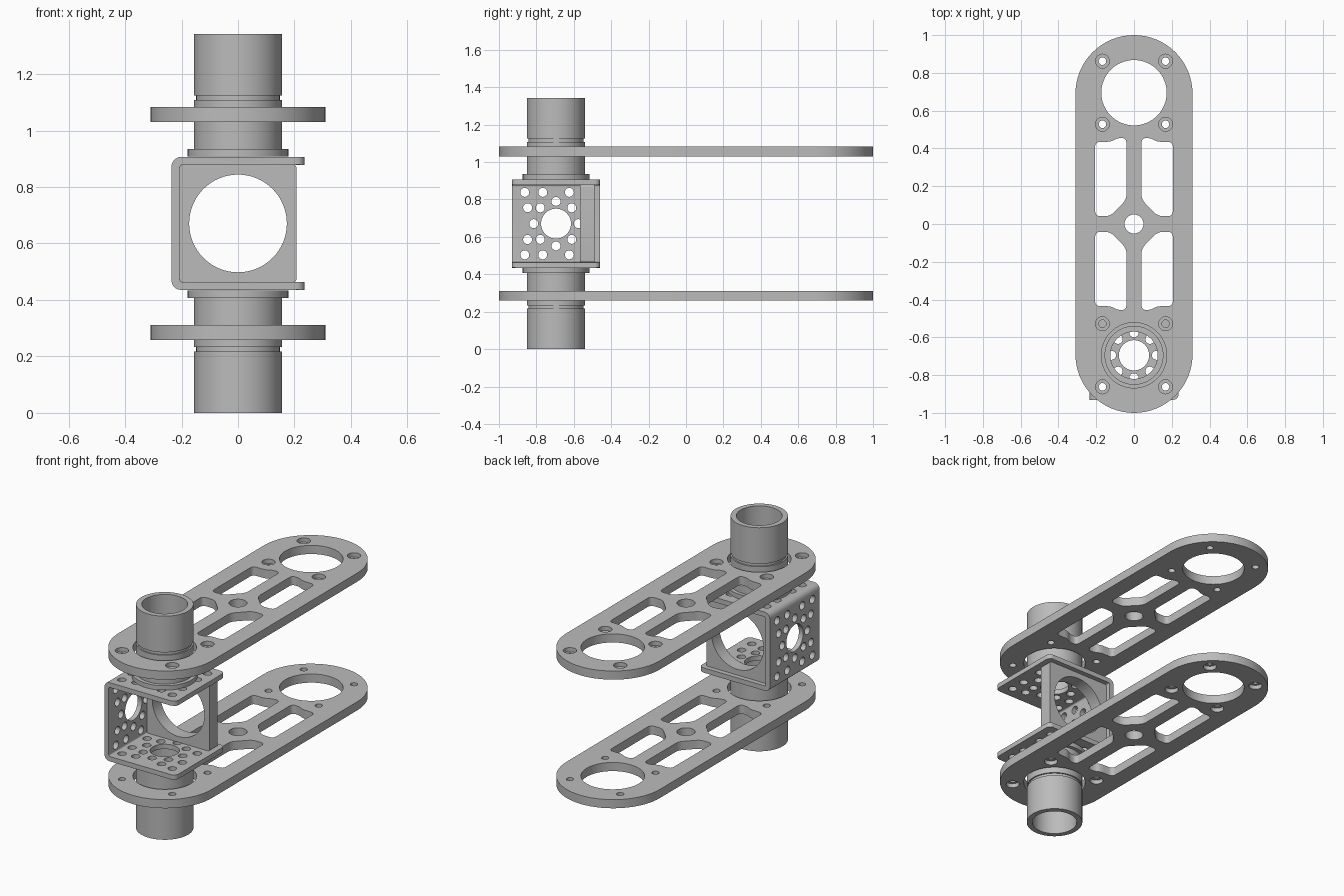
import bpy, bmesh, math
from mathutils import Matrix, Vector

if "Cube" in bpy.data.objects:
    bpy.data.objects.remove(bpy.data.objects["Cube"])

MID = 0.671          # height of the mirror plane
AXIS = -0.695        # y of the tube axis
SIDES = 64

gray = bpy.data.materials.new("metal_gray")
gray.use_nodes = True
gray.diffuse_color = (0.5, 0.5, 0.5, 1)
gray.node_tree.nodes["Principled BSDF"].inputs["Base Color"].default_value = (0.5, 0.5, 0.5, 1)


def circle(x, y, r, n=SIDES):
    return [(x + r * math.cos(math.tau * i / n), y + r * math.sin(math.tau * i / n))
            for i in range(n)]


def rounded(points, radius, steps=5):
    """Round each corner of a polygon; radius may be a number or a list."""
    out = []
    for i, p in enumerate(points):
        r = radius[i] if isinstance(radius, list) else radius
        p, a, b = Vector(p), Vector(points[i - 1]), Vector(points[(i + 1) % len(points)])
        if r == 0:
            out.append(tuple(p))
            continue
        s = p + (a - p).normalized() * min(r, (a - p).length * 0.48)
        e = p + (b - p).normalized() * min(r, (b - p).length * 0.48)
        for k in range(steps + 1):
            t = k / steps
            out.append(tuple(s * (1 - t) ** 2 + p * 2 * t * (1 - t) + e * t * t))
    return out


def finish(name, bm):
    bmesh.ops.remove_doubles(bm, verts=bm.verts, dist=0.0002)
    bmesh.ops.recalc_face_normals(bm, faces=bm.faces)
    mesh = bpy.data.meshes.new(name)
    bm.to_mesh(mesh)
    bm.free()
    mesh.materials.clear()
    mesh.materials.append(gray)
    obj = bpy.data.objects.new(name, mesh)
    bpy.context.collection.objects.link(obj)
    return obj


def smooth(obj):
    obj.data.shade_smooth()
    obj.data.set_sharp_from_angle(angle=math.radians(30))


def slab(name, loops, thickness, matrix):
    """Flat outline with holes, given a thickness and moved into place."""
    curve = bpy.data.curves.new(name, "CURVE")
    curve.dimensions = "2D"
    curve.fill_mode = "BOTH"
    curve.extrude = thickness / 2
    for loop in loops:
        spline = curve.splines.new("POLY")
        spline.points.add(len(loop) - 1)
        for point, (x, y) in zip(spline.points, loop):
            point.co = (x, y, 0, 1)
        spline.use_cyclic_u = True
    temp = bpy.data.objects.new(name + "_outline", curve)
    bpy.context.collection.objects.link(temp)
    mesh = bpy.data.meshes.new_from_object(
        temp.evaluated_get(bpy.context.evaluated_depsgraph_get()))
    bm = bmesh.new()
    bm.from_mesh(mesh)
    bpy.data.objects.remove(temp)
    bpy.data.meshes.remove(mesh)
    bm.transform(matrix)
    return finish(name, bm)


def cut(obj, drills):
    """Drill holes; each drill is (centre, radius, length, axis)."""
    bm = bmesh.new()
    for centre, r, length, axis in drills:
        turn = Matrix.Rotation(math.pi / 2, 4, "Y") if axis == "X" else Matrix()
        bmesh.ops.create_cone(bm, cap_ends=True, segments=48 if r > 0.05 else 20,
                              radius1=r, radius2=r, depth=length,
                              matrix=Matrix.Translation(centre) @ turn)
    cutter = finish("drill_cutter", bm)
    cutter.hide_render = True
    mod = obj.modifiers.new("holes", "BOOLEAN")
    mod.operation, mod.solver, mod.object = "DIFFERENCE", "EXACT", cutter
    mesh = bpy.data.meshes.new_from_object(
        obj.evaluated_get(bpy.context.evaluated_depsgraph_get()))
    obj.modifiers.clear()
    obj.data = mesh
    bpy.data.objects.remove(cutter)


def mirrored(obj, name):
    """Copy of a part flipped about the middle height."""
    bm = bmesh.new()
    bm.from_mesh(obj.data)
    bm.transform(Matrix.Translation((0, 0, 2 * MID)) @ Matrix.Scale(-1, 4, (0, 0, 1)))
    return finish(name, bm)


# Long arm plates: rounded ends, bearing holes, screw holes and four slots
END, HALF = 0.69, 0.31
outline = [(HALF * math.cos(a), s * END + HALF * math.sin(a))
           for s in (1, -1)
           for a in (math.pi * k / 32 + (0 if s > 0 else math.pi) for k in range(33))]
screws = [(x, s * 0.695 + d) for s in (1, -1) for x in (-0.167, 0.167) for d in (-0.167, 0.167)]
slot = rounded([(0.04, 0.455), (0.09, 0.455), (0.12, 0.435), (0.206, 0.435),
                (0.206, 0.042), (0.125, 0.042), (0.04, 0.13)], 0.028)
loops = [outline, circle(0, 0, 0.05, 32)]
loops += [circle(0, s * 0.695, 0.173) for s in (1, -1)]
loops += [circle(x, y, 0.02, 20) for x, y in screws]
loops += [[(sx * x, sy * y) for x, y in slot] for sx in (1, -1) for sy in (1, -1)]
upper_arm = slab("upper_arm_plate", loops, 0.052, Matrix.Translation((0, 0, 1.057)))
cut(upper_arm, [((x, y, 1.083), 0.037, 0.05, "Z") for x, y in screws])
lower_arm = mirrored(upper_arm, "lower_arm_plate")

# Flanged tubes turned around the axis, with a retaining groove
profile = [(0.125, 0.908), (0.178, 0.908), (0.178, 0.935), (0.156, 0.935), (0.156, 1.108),
           (0.148, 1.108), (0.148, 1.125), (0.156, 1.125), (0.156, 1.342), (0.125, 1.342)]
bm = bmesh.new()
verts = [bm.verts.new((r, AXIS, z)) for r, z in profile]
edges = [bm.edges.new((verts[i - 1], verts[i])) for i in range(len(verts))]
bmesh.ops.spin(bm, geom=verts + edges, cent=(0, AXIS, 0), axis=(0, 0, 1),
               angle=math.tau, steps=SIDES)
upper_tube = finish("upper_tube", bm)
lower_tube = mirrored(upper_tube, "lower_tube")

# C-shaped bracket: bent channel open towards +x
W, T = 0.236, 0.029
channel = rounded([(W, W), (-W, W), (-W, -W), (W, -W), (W, T - W),
                   (T - W, T - W), (T - W, W - T), (W, W - T)],
                  [0, 0.04, 0.04, 0, 0, 0.01, 0.01, 0])
stand = Matrix.Rotation(math.pi / 2, 4, "X")
bracket = slab("bracket", [channel], 2 * W, Matrix.Translation((0, AXIS, MID)) @ stand)
bm = bmesh.new()
bm.from_mesh(bracket.data)
tips = [e for e in bm.edges
        if all(v.co.x > W - 0.001 for v in e.verts)
        and abs(e.verts[0].co.z - e.verts[1].co.z) > T / 2
        and abs(e.verts[0].co.y - e.verts[1].co.y) < 0.001]
bmesh.ops.bevel(bm, geom=tips, offset=0.03, segments=5, profile=0.5, affect="EDGES")
bm.to_mesh(bracket.data)
bm.free()

# The same hole pattern on the wall and both flanges
pattern = [(0, 0, 0.08)] + [(u, v, 0.024) for u, v in circle(0, 0, 0.119, 8)]
pattern += [(su * u, sv * v, 0.024) for u, v in ((0.167, 0.167), (0.071, 0.167), (0.152, 0.085))
            for su in (1, -1) for sv in (1, -1)]
drills = [((-0.25, AXIS + u, MID + v), r, 0.1, "X") for u, v, r in pattern]
drills += [((v, AXIS + u, MID + s * 0.25), r, 0.1, "Z") for u, v, r in pattern for s in (1, -1)]
cut(bracket, drills)

# Thick web behind the channel with one large opening
h = W - T
web_outline = rounded([(-h, -h), (h, -h), (h, h), (-h, h)], 0.012)
slab_place = Matrix.Translation((0, -0.527, MID)) @ stand
web = slab("bracket_web", [web_outline, circle(0, 0, 0.173)], 0.078, slab_place)

for part in (upper_arm, lower_arm, upper_tube, lower_tube, bracket, web):
    smooth(part)
